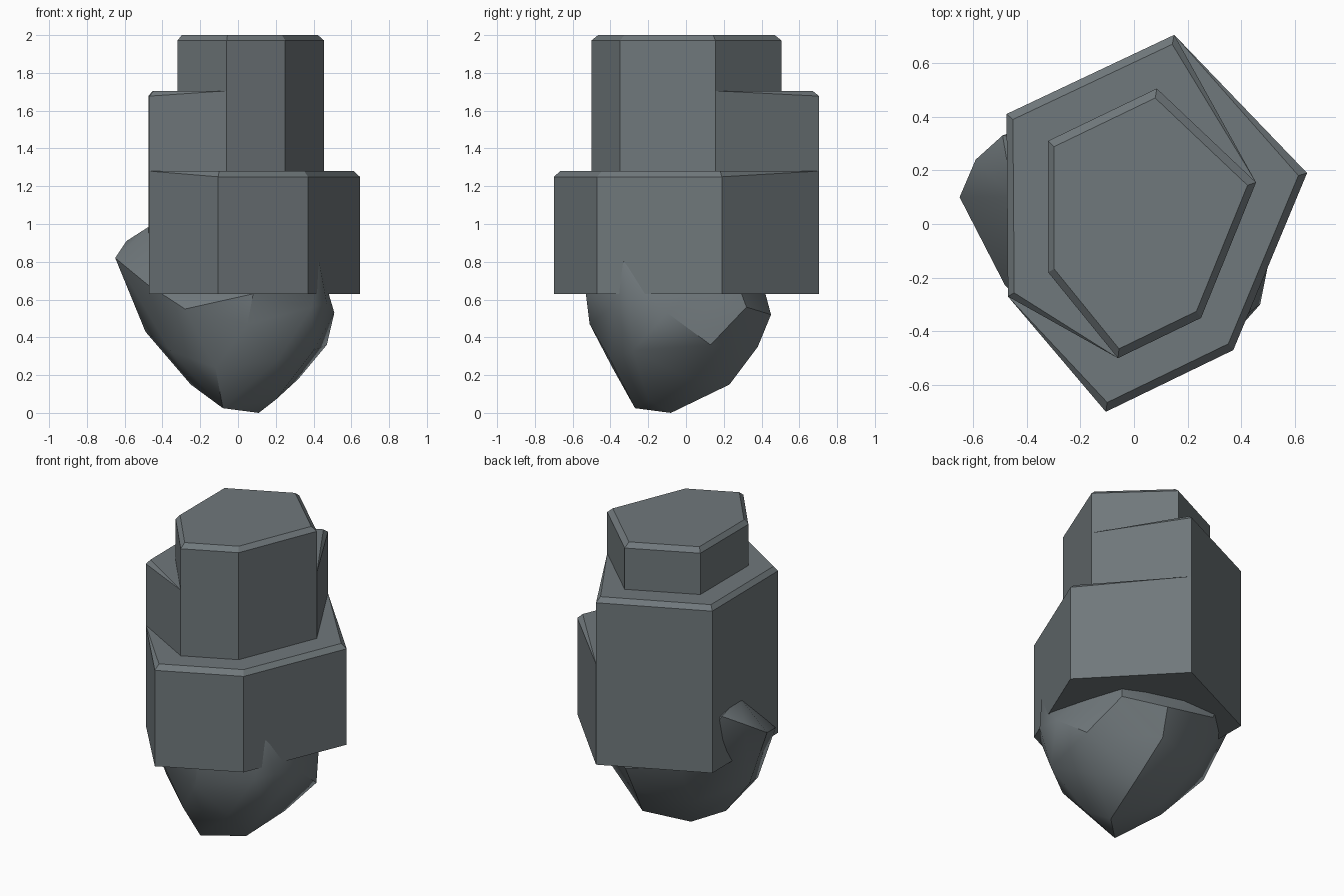
import bpy
import bmesh

if "Cube" in bpy.data.objects:
    bpy.data.objects.remove(bpy.data.objects["Cube"])

stone = bpy.data.materials.new("slate grey stone")
stone.diffuse_color = (0.162, 0.188, 0.200, 1.0)
stone.use_nodes = True
stone.node_tree.nodes["Principled BSDF"].inputs["Base Color"].default_value = stone.diffuse_color


def add_object(name, bm):
    bmesh.ops.recalc_face_normals(bm, faces=bm.faces[:])
    mesh = bpy.data.meshes.new(name)
    bm.to_mesh(mesh)
    bm.free()
    mesh.materials.append(stone)
    obj = bpy.data.objects.new(name, mesh)
    bpy.context.collection.objects.link(obj)
    return obj


# Column cross-sections: the wide hexagon and the narrow one share corner order
wide = [(-0.475, 0.41), (0.15, 0.705), (0.645, 0.19),
        (0.37, -0.47), (-0.105, -0.70), (-0.47, -0.27)]
narrow = [(-0.32, 0.31), (0.085, 0.505), (0.455, 0.155),
          (0.25, -0.35), (-0.06, -0.50), (-0.32, -0.18)]
rear = {0, 1, 5}
middle = [wide[i] if i in rear else narrow[i] for i in range(6)]


def tier(outline, z0, z1, bevelled, inset, drop):
    """Rings of one step: base, wall top, bevelled rim."""
    base = [(x, y, z0) for x, y in outline]
    wall = [(x, y, z1 - drop * (i in bevelled)) for i, (x, y) in enumerate(outline)]
    rim = [(x * inset, y * inset, z1) if i in bevelled else (x, y, z1)
           for i, (x, y) in enumerate(outline)]
    return [base, wall, rim]


# Stepped column, lofted as one skin
rings = (tier(wide, 0.63, 1.28, {2, 3, 4}, 0.95, 0.03)
         + tier(middle, 1.28, 1.705, rear, 0.95, 0.028)
         + tier(narrow, 1.705, 2.0, set(range(6)), 0.93, 0.028))
bm = bmesh.new()
loops = [[bm.verts.new(p) for p in ring] for ring in rings]
for low, high in zip(loops, loops[1:]):
    for i in range(6):
        j = (i + 1) % 6
        bm.faces.new((low[i], low[j], high[j], high[i]))
bm.faces.new(loops[0][::-1])
bm.faces.new(loops[-1])
bmesh.ops.remove_doubles(bm, verts=bm.verts[:], dist=0.0005)
add_object("stepped_column", bm)

# Rough boulder under the column, bulging out on the left
points = [
    # underside
    (0.11, -0.08, 0.0), (-0.08, -0.27, 0.025), (0.20, -0.20, 0.07),
    (-0.25, -0.05, 0.15), (0.15, 0.23, 0.15), (-0.12, 0.12, 0.11),
    # lower belt
    (-0.12, -0.39, 0.24), (0.21, -0.40, 0.28), (0.32, 0.02, 0.18),
    (0.47, 0.13, 0.36), (0.40, -0.28, 0.33), (0.10, 0.38, 0.35),
    (-0.25, 0.30, 0.34), (-0.36, -0.22, 0.33),
    # upper belt
    (-0.49, 0.05, 0.43), (0.51, -0.10, 0.53), (0.47, -0.30, 0.58),
    (0.12, 0.45, 0.52), (0.36, 0.32, 0.56), (-0.25, 0.42, 0.60),
    (0.05, -0.51, 0.47), (0.08, -0.53, 0.63), (-0.28, -0.41, 0.55),
    (0.39, -0.39, 0.56), (0.43, -0.33, 0.80), (0.30, 0.25, 0.75),
    # left bulge
    (-0.65, 0.10, 0.82), (-0.59, 0.24, 0.91), (-0.49, 0.33, 0.97),
    (-0.48, -0.23, 0.68), (-0.45, 0.10, 1.00),
]
bm = bmesh.new()
for p in points:
    bm.verts.new(p)
hull = bmesh.ops.convex_hull(bm, input=bm.verts[:])
loose = [v for v in bm.verts if not v.link_faces]
bmesh.ops.delete(bm, geom=loose, context='VERTS')
boulder = add_object("base_boulder", bm)
bpy.context.view_layer.objects.active = boulder
boulder.select_set(True)
bpy.ops.object.shade_smooth_by_angle(angle=0.6)
